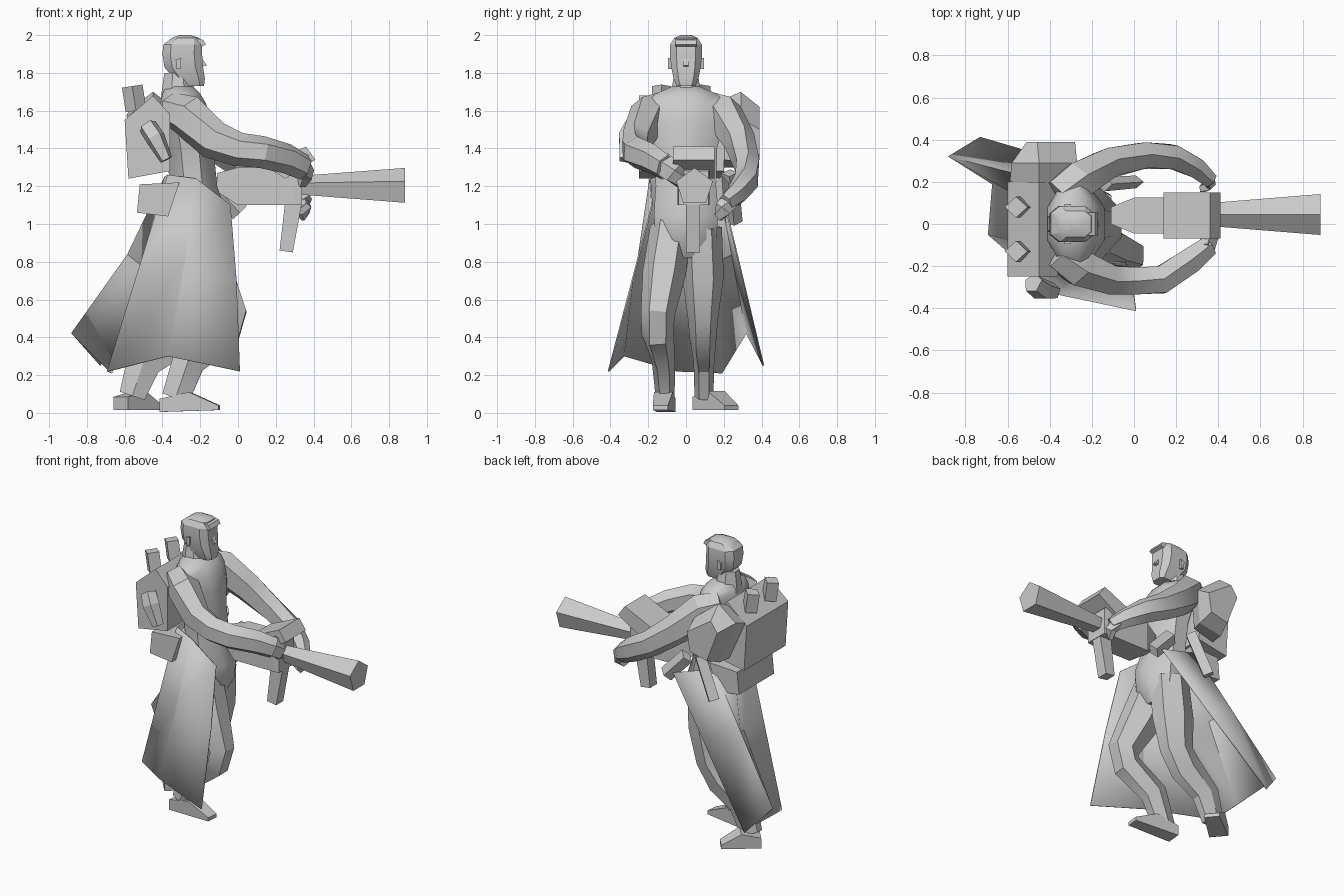
import bpy, bmesh, math
from mathutils import Vector

cube = bpy.data.objects.get("Cube")
if cube:
    bpy.data.objects.remove(cube, do_unlink=True)

grey = bpy.data.materials.new("plain_grey")
grey.use_nodes = True
COL = (0.6, 0.6, 0.6, 1)
grey.diffuse_color = COL
for node in grey.node_tree.nodes:
    if node.type == 'BSDF_PRINCIPLED':
        node.inputs["Base Color"].default_value = COL


def finish(name, bm, smooth=0, closed=True):
    if closed:
        bmesh.ops.recalc_face_normals(bm, faces=bm.faces)
    mesh = bpy.data.meshes.new(name)
    bm.to_mesh(mesh)
    bm.free()
    mesh.materials.append(grey)
    ob = bpy.data.objects.new(name, mesh)
    bpy.context.collection.objects.link(ob)
    if smooth:
        bpy.ops.object.select_all(action='DESELECT')
        ob.select_set(True)
        bpy.context.view_layer.objects.active = ob
        bpy.ops.object.shade_smooth_by_angle(angle=math.radians(smooth))
    return ob


def skin(name, rings, smooth=0):
    """Closed surface through rings of equal length."""
    bm = bmesh.new()
    loops = [[bm.verts.new(p) for p in ring] for ring in rings]
    n = len(loops[0])
    for a, b in zip(loops, loops[1:]):
        for i in range(n):
            j = (i + 1) % n
            bm.faces.new((a[i], a[j], b[j], b[i]))
    bm.faces.new(loops[0])
    bm.faces.new(loops[-1])
    return finish(name, bm, smooth)


def stack(name, levels, smooth=0, corner=.38):
    """Eight-sided levels, flat to the front: (z, back x, front x, half width)."""
    quarter = [(1, corner), (corner, 1)]
    ring = (quarter + [(-u, v) for u, v in reversed(quarter)])
    ring += [(-u, -v) for u, v in ring]
    return skin(name, [[((back + front) / 2 + (front - back) / 2 * u, half * v, z)
                        for u, v in ring] for z, back, front, half in levels], smooth)


def tube(name, path, n=6, ref=(0, 0, 1), smooth=0):
    """Tapered limb: (x, y, z, side radius, up radius)."""
    pts = [Vector(p[:3]) for p in path]
    rings = []
    for k, p in enumerate(path):
        t = (pts[min(k + 1, len(pts) - 1)] - pts[max(k - 1, 0)]).normalized()
        side = t.cross(Vector(ref)).normalized()
        up = side.cross(t)
        angles = [math.tau * i / n + math.pi / 2 for i in range(n)]
        rings.append([pts[k] + side * p[3] * math.cos(a) + up * p[4] * math.sin(a)
                      for a in angles])
    return skin(name, rings, smooth)


def slab(name, outline, y0, y1):
    """Side outline in x and z, extruded across y."""
    return skin(name, [[(x, y, z) for x, z in outline] for y in (y0, y1)])


# Body
stack("torso", [(0.82, -.30, -.12, .09), (0.92, -.34, -.07, .16),
                (1.05, -.37, -.06, .17), (1.2, -.36, -.11, .16),
                (1.4, -.38, -.13, .165), (1.54, -.41, -.14, .2),
                (1.64, -.41, -.17, .21), (1.69, -.40, -.2, .16),
                (1.73, -.38, -.24, .07)], smooth=40)
stack("neck", [(1.66, -.41, -.22, .085), (1.8, -.39, -.25, .062)])

# Head
stack("head", [(1.73, -.29, -.18, .05), (1.77, -.34, -.175, .066),
               (1.83, -.39, -.185, .078), (1.90, -.40, -.19, .086),
               (1.95, -.395, -.19, .084), (1.985, -.35, -.205, .062),
               (2.0, -.31, -.25, .03)], smooth=25, corner=.6)
slab("nose", [(-.2, 1.89), (-.165, 1.84), (-.2, 1.83)], -.014, .014)
slab("hair_fringe", [(-.23, 1.985), (-.185, 1.975), (-.17, 1.95), (-.2, 1.935)], -.055, .055)
for label, s in (("left", 1), ("right", -1)):
    slab(label + "_ear", [(-.33, 1.87), (-.3, 1.88), (-.305, 1.82), (-.325, 1.82)],
         s * .07, s * .094)

# Arms
tube("right_arm", [(-.36, -.13, 1.61, .09, .09), (-.27, -.2, 1.575, .1, .115),
                   (-.13, -.26, 1.445, .08, .105), (.0, -.27, 1.395, .075, .09),
                   (.13, -.265, 1.38, .075, .085), (.26, -.18, 1.345, .07, .08),
                   (.35, -.11, 1.3, .055, .07)], smooth=30)
tube("left_arm", [(-.36, .13, 1.61, .09, .09), (-.27, .2, 1.575, .1, .115),
                  (-.13, .285, 1.44, .08, .1), (.04, .325, 1.31, .07, .085),
                  (.18, .32, 1.23, .065, .08), (.29, .27, 1.16, .055, .065),
                  (.36, .21, 1.11, .04, .05)], smooth=30)
# Hands
tube("right_hand", [(.33, -.13, 1.32, .05, .07), (.365, -.07, 1.27, .04, .06),
                    (.33, -.02, 1.23, .03, .05)], n=5)
tube("left_hand", [(.33, .24, 1.13, .04, .05), (.36, .2, 1.08, .03, .05),
                   (.33, .17, 1.04, .02, .035)], n=5)

# Legs and boots
ACROSS = (0, 1, 0)
tube("right_leg", [(-.22, -.08, .98, .13, .11), (-.14, -.115, .74, .13, .115),
                   (-.04, -.15, .52, .1, .09), (-.07, -.15, .42, .1, .085),
                   (-.26, -.12, .28, .105, .062), (-.33, -.11, .08, .085, .05)],
     ref=ACROSS, smooth=30)
tube("left_leg", [(-.22, .08, .98, .13, .11), (-.24, .09, .72, .14, .11),
                  (-.27, .09, .5, .12, .08), (-.35, .09, .39, .13, .07),
                  (-.5, .095, .27, .11, .055), (-.56, .095, .09, .08, .05)],
     ref=ACROSS, smooth=30)


def boot(name, heel, toe, width):
    h, t = Vector(heel), Vector(toe)
    d = (t - h).normalized()
    w = Vector((-d.y, d.x, 0)) * width
    up = Vector((0, 0, .1))
    instep = h.lerp(t, .5)
    tip = Vector((0, 0, .025))
    skin(name, [[h + s * w, h + s * w + up * .7, instep + s * w + up,
                 t + s * w * .8 + tip, t + s * w * .8] for s in (-1, 1)])


boot("right_boot", (-.41, -.105, .005), (-.1, -.135, .015), .05)
boot("left_boot", (-.62, .08, .015), (-.43, .24, .015), .06)

# Long coat skirt, open at the front and blown back on the left
waist = [(-.04, -.18, 1.10), (-.22, -.19, 1.24), (-.37, -.13, 1.26),
         (-.385, .05, 1.25), (-.34, .18, 1.18), (-.05, .21, 1.09)]
hem = [(.01, -.41, .22), (-.37, -.33, .30), (-.69, -.05, .22),
       (-.67, .19, .21), (-.88, .32, .42), (-.73, .41, .25)]
bm = bmesh.new()
rows = [[bm.verts.new(Vector(a).lerp(Vector(b), f)) for a, b in zip(waist, hem)]
        for f in (0, .45, 1)]
for v in rows[1][:2]:
    v.co.x += .01
for upper, lower in zip(rows, rows[1:]):
    for i in range(len(waist) - 1):
        bm.faces.new((upper[i], lower[i], lower[i + 1], upper[i + 1]))
coat = finish("coat_skirt", bm, 25, closed=False)
thick = coat.modifiers.new("cloth", 'SOLIDIFY')
thick.thickness = .008
thick.offset = 0

# Gun
def ring5(x, r, z):
    return [(x, .045 + r * math.sin(math.tau * i / 5), z + r * math.cos(math.tau * i / 5))
            for i in range(5)]


skin("gun_barrel", [ring5(.33, .055, 1.2), ring5(.885, .102, 1.195)])
skin("gun_body", [[(x, .04 + w * sy, z) for sy, z in
                   ((-1, lo), (1, lo), (1, hi), (-1, hi))]
                  for x, w, lo, hi in ((-.11, .04, 1.17, 1.27), (0, .085, 1.1, 1.30),
                                       (.3, .085, 1.1, 1.30), (.34, .08, 1.1, 1.28))])
slab("gun_magazine", [(.14, 1.31), (.36, 1.41), (.41, 1.34), (.25, 1.24)], -.07, .15)
slab("gun_grip", [(.25, 1.12), (.34, 1.12), (.29, .85), (.22, .86)], .0, .075)

# Backpack and pouches
slab("backpack", [(-.6, 1.55), (-.45, 1.68), (-.36, 1.58), (-.36, 1.28), (-.58, 1.24)],
     -.25, .2)
slab("belt_pack", [(-.52, 1.21), (-.31, 1.22), (-.37, 1.04), (-.535, 1.06)], -.19, .19)
for label, y in (("left", .08), ("right", -.13)):
    tube(label + "_canister", [(-.54, y, 1.6, .055, .05), (-.56, y, 1.73, .055, .05)],
         n=4, ref=ACROSS)
skin("side_bedroll", [[(x, y, z) for x, z in outline] for y, outline in (
    (.2, ((-.59, 1.57), (-.45, 1.66), (-.3, 1.56), (-.32, 1.34), (-.47, 1.3))),
    (.29, ((-.58, 1.6), (-.45, 1.7), (-.27, 1.56), (-.29, 1.33), (-.46, 1.3))),
    (.39, ((-.51, 1.55), (-.46, 1.62), (-.28, 1.5), (-.3, 1.37), (-.43, 1.34))))])
tube("right_flask", [(-.48, -.28, 1.52, .05, .05), (-.44, -.31, 1.46, .055, .055),
                     (-.38, -.32, 1.34, .035, .04)], n=5, ref=ACROSS)
tube("left_holster", [(-.14, .19, 1.22, .05, .035), (.01, .2, 1.06, .05, .03)],
     n=4, ref=ACROSS)
tube("left_scabbard", [(-.27, .23, 1.27, .045, .045), (-.39, .255, 1.01, .045, .045)],
     n=4, ref=ACROSS)
